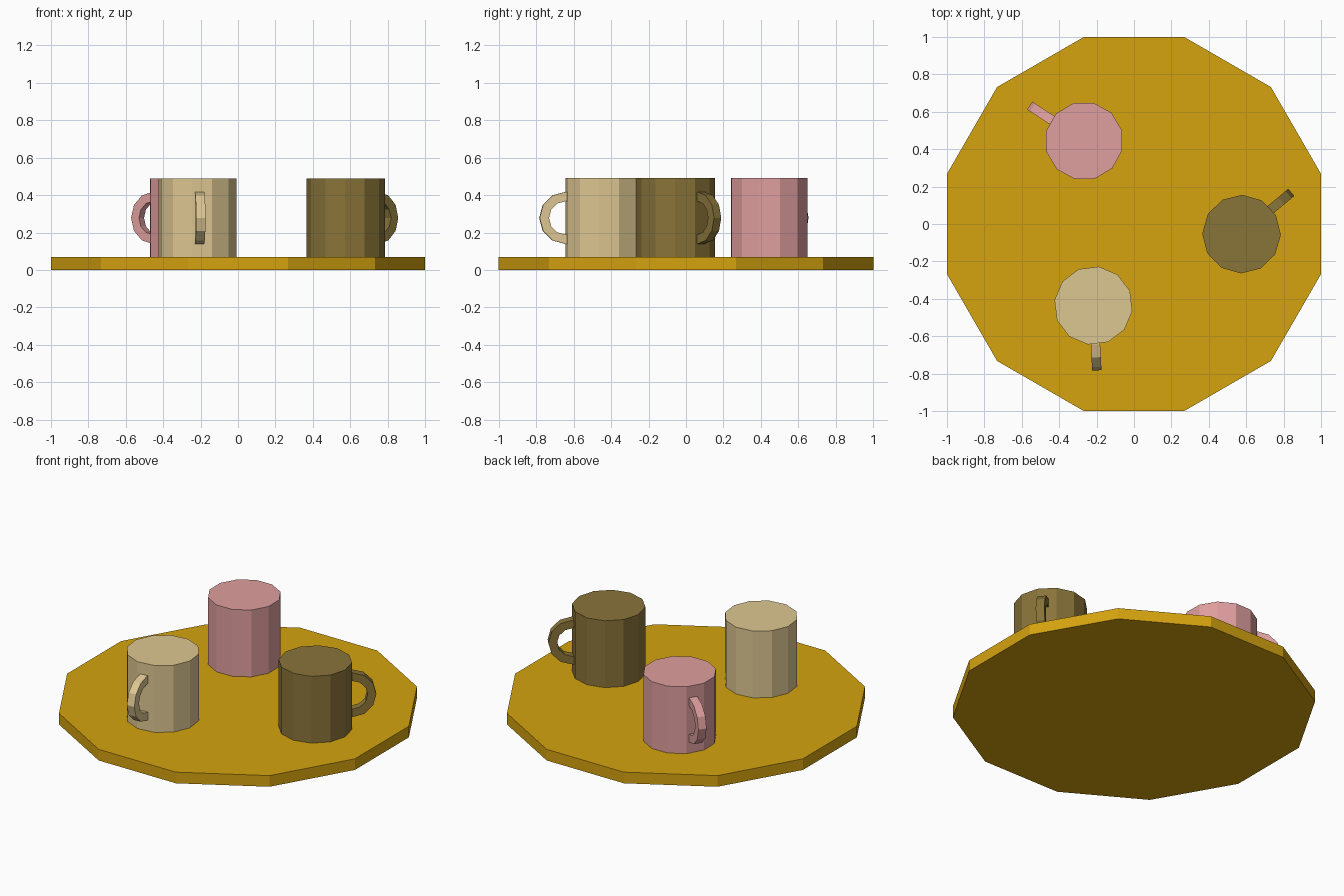
import bpy, bmesh, math
from mathutils import Matrix, Vector

if "Cube" in bpy.data.objects:
    bpy.data.objects.remove(bpy.data.objects["Cube"])


def material(name, srgb):
    m = bpy.data.materials.new(name)
    lin = [((c / 255 + 0.055) / 1.055) ** 2.4 if c > 10 else c / 255 / 12.92 for c in srgb]
    m.diffuse_color = (*lin, 1)
    m.use_nodes = True
    m.node_tree.nodes["Principled BSDF"].inputs["Base Color"].default_value = m.diffuse_color
    return m


def finish(name, bm, mat):
    bmesh.ops.recalc_face_normals(bm, faces=bm.faces)
    me = bpy.data.meshes.new(name)
    bm.to_mesh(me)
    bm.free()
    me.materials.append(mat)
    ob = bpy.data.objects.new(name, me)
    bpy.context.collection.objects.link(ob)
    return ob


def prism(name, center, radius, z0, z1, phase, mat):
    """Solid 12-sided cylinder with a corner at angle `phase`."""
    bm = bmesh.new()
    ring = [bm.verts.new((center[0] + radius * math.cos(phase + i * math.pi / 6),
                          center[1] + radius * math.sin(phase + i * math.pi / 6), z0))
            for i in range(12)]
    base = bm.faces.new(ring)
    ext = bmesh.ops.extrude_face_region(bm, geom=[base], use_keep_orig=True)
    top = [v for v in ext["geom"] if isinstance(v, bmesh.types.BMVert)]
    bmesh.ops.translate(bm, verts=top, vec=(0, 0, z1 - z0))
    return finish(name, bm, mat)


def handle(name, center, angle, mat):
    """Square-section half ring, its ends sunk into the mug wall."""
    dist, zc, r_in, r_out, half = 0.208, 0.278, 0.089, 0.139, 0.025
    path = [(math.cos(math.radians(a)), math.sin(math.radians(a))) for a in range(-90, 91, 30)]
    section = [(r_in, -half), (r_out, -half), (r_out, half), (r_in, half)]
    bm = bmesh.new()
    rings = [[bm.verts.new((dist + r * c, w, zc + r * s)) for r, w in section] for c, s in path]
    for end in (0, -1):
        inner = [bm.verts.new(v.co - Vector((0.03, 0, 0))) for v in rings[end]]
        bm.faces.new(inner)
        rings = [inner] + rings if end == 0 else rings + [inner]
    for a, b in zip(rings, rings[1:]):
        for i in range(4):
            j = (i + 1) % 4
            bm.faces.new((a[i], a[j], b[j], b[i]))
    bm.transform(Matrix.Translation((*center, 0)) @ Matrix.Rotation(angle, 4, 'Z'))
    return finish(name, bm, mat)


# Round tray
prism("tray", (0, 0), 1 / math.cos(math.radians(15)), 0, 0.07, math.radians(15),
      material("golden yellow", (213, 163, 15)))

# Three mugs: name, colour, centre, handle direction
mugs = [("pink", (224, 159, 159), (-0.267, 0.444), 147),
        ("cream", (222, 199, 146), (-0.217, -0.436), 273),
        ("brown", (137, 116, 57), (0.575, -0.054), 40)]
for label, colour, center, deg in mugs:
    mat = material(label, colour)
    prism(label + "_mug_body", center, 0.21, 0.07, 0.49, math.radians(deg - 11), mat)
    handle(label + "_mug_handle", center, math.radians(deg), mat)
